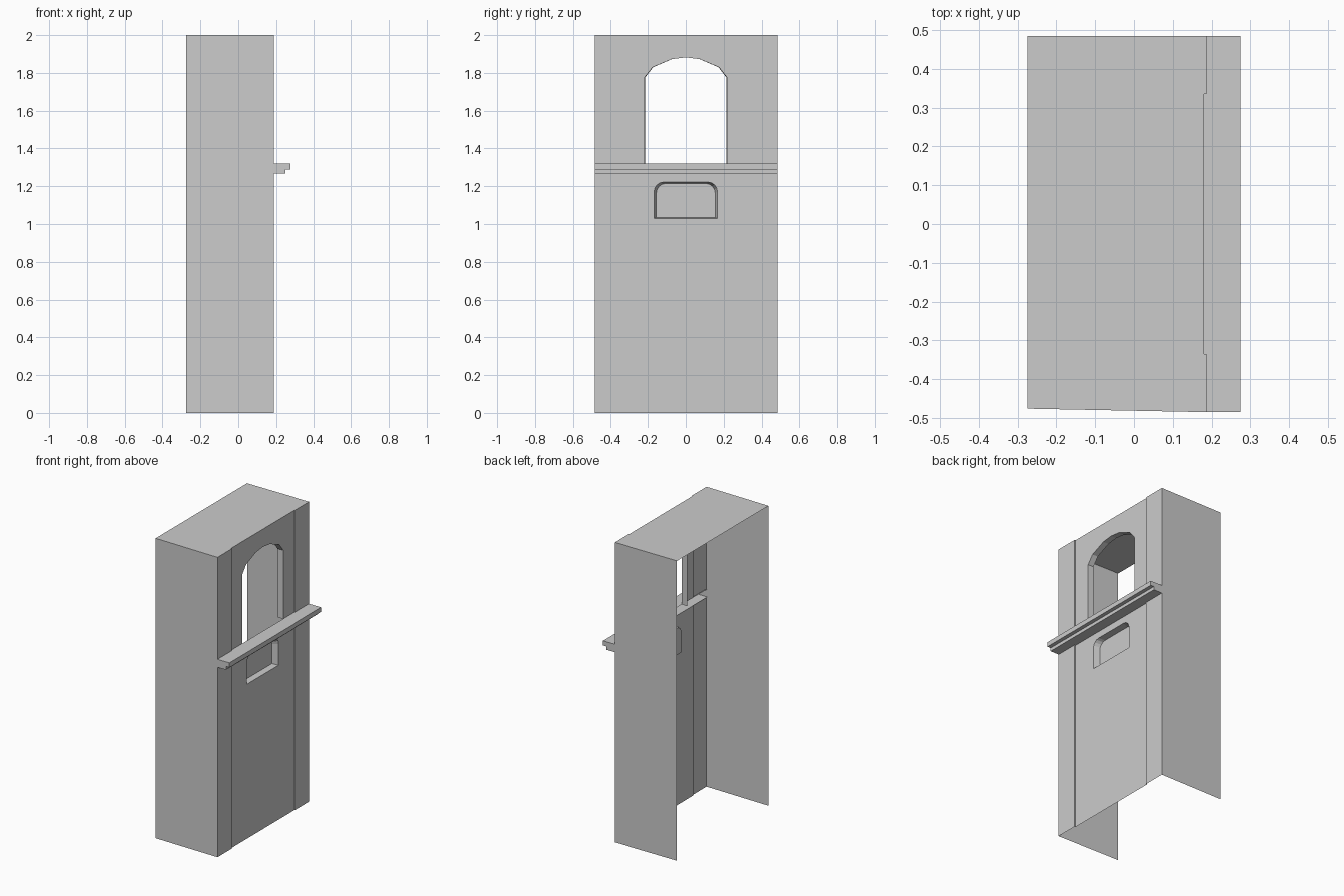
import bpy, bmesh, math
from mathutils import Vector

if "Cube" in bpy.data.objects:
    bpy.data.objects.remove(bpy.data.objects["Cube"])

XB, XF, XR = -0.275, 0.187, 0.18      # open back, front pilasters, recessed panel
YO, YI, H = 0.485, 0.335, 2.0         # outer half width, panel half width, height
SHELF_LO, SHELF_HI = 1.267, 1.32


def make(name, faces):
    """Object from a list of faces, each a list of points."""
    bm = bmesh.new()
    for f in faces:
        bm.faces.new([bm.verts.new(p) for p in f])
    return finish(name, bm)


def finish(name, bm):
    bmesh.ops.remove_doubles(bm, verts=bm.verts, dist=1e-5)
    me = bpy.data.meshes.new(name)
    bm.to_mesh(me)
    bm.free()
    ob = bpy.data.objects.new(name, me)
    bpy.context.collection.objects.link(ob)
    return ob


def strip(a, b, closed=False):
    """Quads joining two matching point rows."""
    n = len(a)
    return [[a[i], a[(i + 1) % n], b[(i + 1) % n], b[i]]
            for i in range(n if closed else n - 1)]


def at_x(x, yz):
    return [(x, y, z) for y, z in yz]


# Plan outline: left wall leans in slightly, centre of front is recessed
plan = [(XB, -YO + 0.009), (XF, -YO), (XF, -YI), (XR, -YI),
        (XR, YI), (XF, YI), (XF, YO), (XB, YO)]


def plan_at(i0, i1, z):
    return [(x, y, z) for x, y in plan[i0:i1 + 1]]


# Side walls and roof
make("left_wall", strip(plan_at(0, 1, 0), plan_at(0, 1, H)))
make("right_wall", strip(plan_at(6, 7, 0), plan_at(6, 7, H)))
make("roof", [plan_at(0, 7, H)])

# Pilaster strips and panel steps, above and below the shelf
pilasters = []
for z0, z1 in ((0, SHELF_LO), (SHELF_HI, H)):
    for i0, i1 in ((1, 3), (4, 6)):
        pilasters += strip(plan_at(i0, i1, z0), plan_at(i0, i1, z1))
make("pilasters", pilasters)

# Upper panel with arched window standing on the shelf
half = [(0.217, SHELF_HI), (0.217, 1.777), (0.175, 1.83), (0.074, 1.873)]
arch = half + [(0, 1.882)] + [(-y, z) for y, z in reversed(half)]
upper = [(-YI, SHELF_HI), (-YI, H), (YI, H), (YI, SHELF_HI)] + arch
make("window_panel", [at_x(XR, reversed(upper))])

# Window reveal
inner = [(y * 0.985, z) for y, z in arch]
make("window_reveal", strip(at_x(XR, arch), at_x(XR - 0.04, inner)))


# Tray pocket outline with rounded top corners
def pocket(w, z0, z1, r=0.05, n=4):
    arc = [(w - r + r * math.cos(a), z1 - r + r * math.sin(a))
           for a in (math.pi / 2 * i / n for i in range(n + 1))]
    right = [(w, z0)] + arc
    return right + [(-y, z) for y, z in reversed(right)]


mouth, back = pocket(0.167, 1.03, 1.222), pocket(0.155, 1.035, 1.215)

# Lower panel with the pocket hole
bm = bmesh.new()
edges = []
for loop in ([(-YI, 0), (YI, 0), (YI, SHELF_LO), (-YI, SHELF_LO)], mouth):
    vs = [bm.verts.new(p) for p in at_x(XR, loop)]
    edges += [bm.edges.new((vs[i - 1], vs[i])) for i in range(len(vs))]
bmesh.ops.triangle_fill(bm, edges=edges, use_beauty=True, normal=Vector((1, 0, 0)))
for f in bm.faces:
    f.normal_update()
    if f.normal.x < 0:
        f.normal_flip()
finish("lower_panel", bm)

# Recessed pocket
make("tray_pocket", strip(at_x(XR, mouth), at_x(XR - 0.04, back), True)
     + [at_x(XR - 0.04, back)])

# Stepped counter shelf, open towards the inside
profile = [(XR, SHELF_HI), (0.275, SHELF_HI), (0.275, 1.289),
           (0.25, 1.289), (0.25, SHELF_LO), (XR, SHELF_LO)]
ends = [[(x, y, z) for x, z in profile] for y in (-YO, YO)]
make("counter_shelf", strip(ends[0], ends[1]) + [ends[0][::-1], ends[1]])
